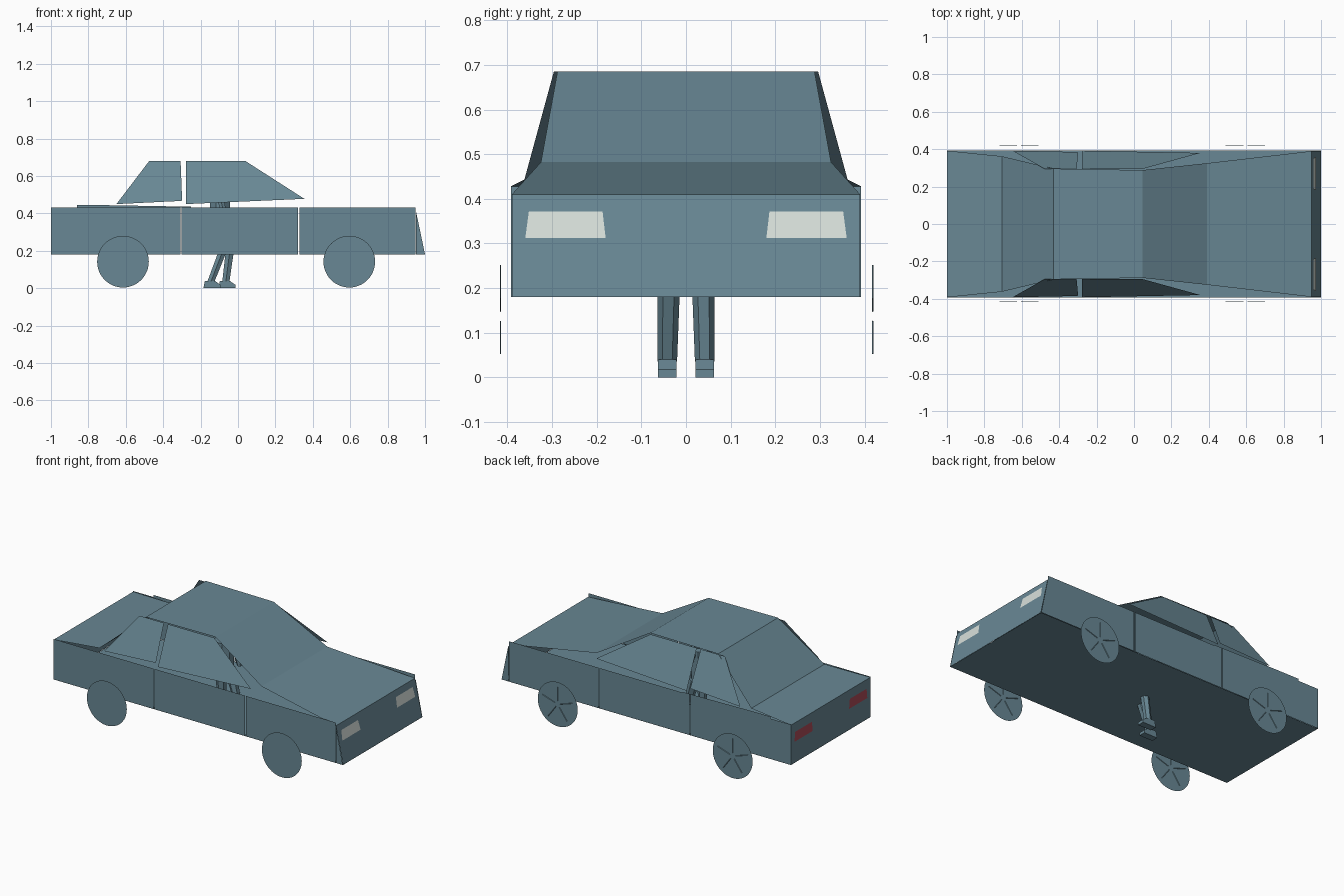
import bpy, math
from mathutils import Vector

if "Cube" in bpy.data.objects:
    bpy.data.objects.remove(bpy.data.objects["Cube"])


def material(name, rgb):
    m = bpy.data.materials.new(name)
    m.diffuse_color = (*rgb, 1)
    m.use_nodes = True
    m.node_tree.nodes["Principled BSDF"].inputs["Base Color"].default_value = m.diffuse_color
    return m


SLATE = material("slate_blue", (0.14, 0.245, 0.298))
LAMP = material("lamp_white", (0.68, 0.74, 0.70))
RED = material("lamp_red", (0.42, 0.07, 0.10))


def mesh_object(name, verts, faces, mat):
    me = bpy.data.meshes.new(name)
    me.from_pydata(verts, [], faces)
    me.materials.append(mat)
    ob = bpy.data.objects.new(name, me)
    bpy.context.collection.objects.link(ob)
    return ob


def panel(name, pts, facing, mat=SLATE):
    """Single flat sheet whose normal follows the given direction."""
    p = [Vector(v) for v in pts]
    if (p[1] - p[0]).cross(p[2] - p[0]).dot(Vector(facing)) < 0:
        p.reverse()
    return mesh_object(name, p, [list(range(len(p)))], mat)


def cross_panel(name, a, b, facing):
    """Sheet spanning the car; a and b are (x, half width, z)."""
    (xa, ya, za), (xb, yb, zb) = a, b
    panel(name, [(xa, -ya, za), (xa, ya, za), (xb, yb, zb), (xb, -yb, zb)], facing)


def limb(name, a, b, ra, rb, sides=6):
    """Tapered faceted limb with horizontal end caps."""
    verts = []
    for c, r in ((a, ra), (b, rb)):
        for i in range(sides):
            t = 2 * math.pi * (i + 0.5) / sides
            verts.append((c[0] + r * math.cos(t), c[1] + r * math.sin(t), c[2]))
    faces = [(i, (i + 1) % sides, sides + (i + 1) % sides, sides + i) for i in range(sides)]
    faces += [tuple(reversed(range(sides))), tuple(range(sides, 2 * sides))]
    return mesh_object(name, verts, faces, SLATE)


def prism(name, profile, y0, y1):
    """Side profile in x and z, extruded along y."""
    n = len(profile)
    verts = [(x, y, z) for y in (y0, y1) for x, z in profile]
    faces = [(i, n + i, n + (i + 1) % n, (i + 1) % n) for i in range(n)]
    faces += [tuple(range(n)), tuple(reversed(range(n, 2 * n)))]
    return mesh_object(name, verts, faces, SLATE)


# Sheets across the body: nose, hood, glass, roof, trunk, tail and floor
cross_panel("nose", (1.0, 0.39, 0.18), (0.95, 0.39, 0.41), (1, 0, 0))
cross_panel("hood", (0.95, 0.39, 0.41), (0.39, 0.325, 0.482), (0, 0, 1))
cross_panel("windshield", (0.39, 0.325, 0.482), (0.045, 0.288, 0.685), (0, 0, 1))
cross_panel("roof", (0.045, 0.288, 0.685), (-0.43, 0.296, 0.685), (0, 0, 1))
cross_panel("rear_glass", (-0.43, 0.296, 0.685), (-0.705, 0.362, 0.443), (0, 0, 1))
cross_panel("trunk_lid", (-0.705, 0.362, 0.443), (-1.0, 0.392, 0.428), (0, 0, 1))
cross_panel("tail", (-1.0, 0.392, 0.18), (-1.0, 0.392, 0.428), (-1, 0, 0))
cross_panel("floor", (-1.0, 0.392, 0.179), (1.0, 0.392, 0.179), (0, 0, -1))

# Side sheets, windows and lamps on both sides
for s, side in ((-1, "right"), (1, "left")):
    y = 0.393 * s
    out = (0, s, 0)
    for part, x0, x1 in (("rear_fender", -1, -0.308), ("door", -0.301, 0.322),
                         ("front_fender", 0.33, 0.95)):
        panel(f"{part}_{side}", [(x0, y, 0.18), (x1, y, 0.18), (x1, y, 0.432), (x0, y, 0.432)], out)
    panel(f"nose_cheek_{side}", [(0.952, y, 0.18), (1, y, 0.18), (0.952, y, 0.41)], out)
    windows = {
        "rear_window": [(-0.475, 0.68), (-0.307, 0.68), (-0.299, 0.475), (-0.302, 0.467), (-0.65, 0.45)],
        "front_window": [(-0.279, 0.68), (0.04, 0.68), (0.355, 0.478), (-0.279, 0.45)],
    }
    for part, outline in windows.items():
        # the side glass leans in toward the roof
        pts = [(x, s * (0.293 + (0.68 - z) * 0.43), z) for x, z in outline]
        panel(f"{part}_{side}", pts, out)

    # lamp plates lie just proud of the nose and tail
    shape = [(0.36, 0.312), (0.18, 0.312), (0.187, 0.372), (0.352, 0.372)]
    slope = 0.05 / 0.23
    panel(f"headlight_{side}",
          [(1.003 - (z - 0.18) * slope - 0.0005, s * v, z) for v, z in shape], (1, 0, 0), LAMP)
    panel(f"tail_light_{side}", [(-1.002, s * v, z) for v, z in shape], (-1, 0, 0), RED)

# Raised rim of the left rear side sheet
panel("fender_lip", [(-0.86, 0.393, 0.432), (-0.25, 0.393, 0.432), (-0.25, 0.393, 0.436),
                     (-0.7, 0.393, 0.444), (-0.86, 0.393, 0.445)], (0, 1, 0))

# Flat wheel discs with fine spokes on one face
R = 0.138
for s, side in ((-1, "right"), (1, "left")):
    for cx, end in ((-0.615, "rear"), (0.595, "front")):
        y = 0.417 * s
        ring = [(cx + R * math.cos(t), y, 0.142 + R * math.sin(t))
                for t in (2 * math.pi * i / 48 for i in range(48))]
        panel(f"wheel_{end}_{side}", ring, (0, s, 0))
        verts, faces = [], []
        for i in range(5):
            t = math.pi / 2 + 2 * math.pi * i / 5
            d = Vector((math.cos(t), 0, math.sin(t)))
            n = Vector((-d.z, 0, d.x)) * 0.002
            c = Vector((cx, y, 0.142))
            k = len(verts)
            lift = Vector((0, 0.003, 0))
            verts += [c + d * 0.02 - n, c + d * 0.02 + n, c + d * 0.02 + lift,
                      c + d * 0.11 - n, c + d * 0.11 + n, c + d * 0.11 + lift]
            faces += [(k, k + 3, k + 5, k + 2), (k + 2, k + 5, k + 4, k + 1)]
        mesh_object(f"spokes_{end}_{side}", verts, faces, SLATE)

# Standing driver whose legs pass through the floor
for s, side, ankle, knee in ((-1, "right", -0.145, -0.085), (1, "left", -0.065, -0.045)):
    y = 0.042 * s
    x = ankle
    prism(f"foot_{side}", [(x - 0.04, 0), (x + 0.052, 0), (x + 0.052, 0.018),
                           (x + 0.02, 0.04), (x - 0.032, 0.04)], y - 0.021, y + 0.021)
    limb(f"shin_{side}", (x, y, 0.035), (knee, y * 0.93, 0.19), 0.022, 0.025)
    limb(f"thigh_{side}", (knee, y * 0.93, 0.19), (-0.09, y, 0.34), 0.025, 0.034)
    limb(f"arm_{side}", (-0.06, 0.10 * s, 0.33), (-0.10, 0.085 * s, 0.51), 0.014, 0.022)
limb("torso", (-0.095, 0, 0.33), (-0.097, 0, 0.52), 0.055, 0.058, 8)
limb("head", (-0.097, 0, 0.53), (-0.097, 0, 0.62), 0.033, 0.036, 8)
